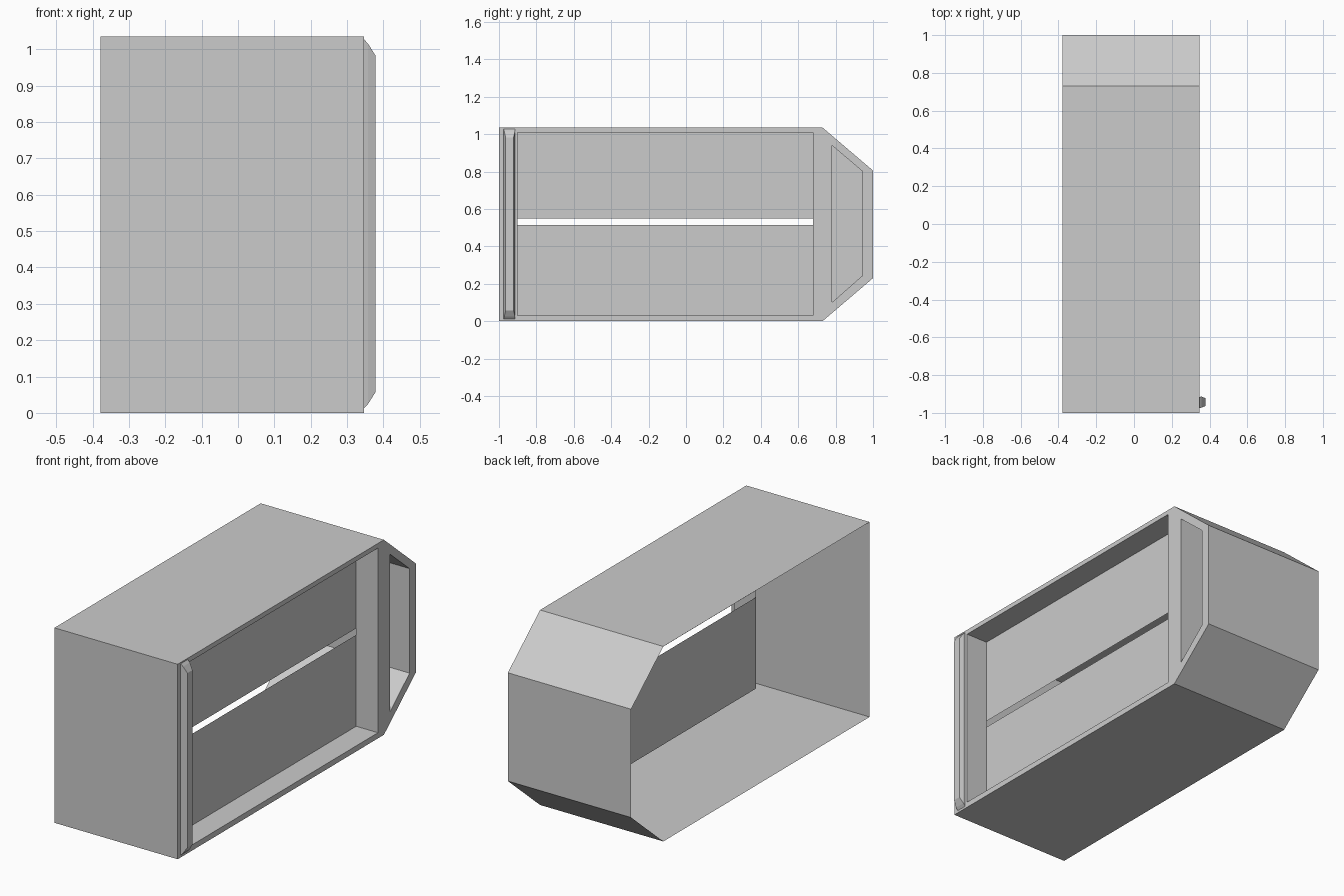
import bpy
import bmesh

old = bpy.data.objects.get("Cube")
if old:
    bpy.data.objects.remove(old, do_unlink=True)

grey = bpy.data.materials.new("plain grey")
grey.use_nodes = True
colour = (0.6, 0.6, 0.6, 1)
grey.diffuse_color = colour
grey.node_tree.nodes["Principled BSDF"].inputs["Base Color"].default_value = colour

OPEN_X, FACE_X = -0.378, 0.346      # open side and framed side
PANEL_X, POCKET_X = 0.218, 0.19     # backs of the two recesses


def rectangle(y0, y1, z0, z1):
    return [(y0, z0), (y1, z0), (y1, z1), (y0, z1)]


outline = [(-1, 0), (0.73, 0), (1, 0.23), (1, 0.805), (0.73, 1.035), (-1, 1.035)]
window = rectangle(-0.9, 0.68, 0.03, 1.01)
pocket = [(0.78, 0.1), (0.945, 0.245), (0.945, 0.8), (0.78, 0.94)]


def loop(bm, points, x):
    return [bm.verts.new((x, y, z)) for y, z in points]


def band(bm, a, b):
    """Walls joining two matching loops."""
    for i in range(len(a)):
        j = (i + 1) % len(a)
        bm.faces.new((a[i], a[j], b[j], b[i]))


def finish(bm, name):
    mesh = bpy.data.meshes.new(name)
    bm.to_mesh(mesh)
    bm.free()
    mesh.materials.append(grey)
    obj = bpy.data.objects.new(name, mesh)
    bpy.context.collection.objects.link(obj)
    return obj


# Outer shell, a thin sleeve with a chamfered back, open on one side
bm = bmesh.new()
band(bm, loop(bm, outline, OPEN_X), loop(bm, outline, FACE_X))
finish(bm, "outer_shell")

# Side frame with two openings
bm = bmesh.new()
edges = []
for points in (outline, window, pocket):
    ring = loop(bm, points, FACE_X)
    edges += [bm.edges.new((ring[i - 1], ring[i])) for i in range(len(ring))]
bmesh.ops.triangle_fill(bm, edges=edges, use_beauty=True, normal=(1, 0, 0))
bmesh.ops.dissolve_limit(bm, angle_limit=0.01, verts=bm.verts[:], edges=bm.edges[:])
for face in bm.faces:
    face.normal_update()
    if face.normal.x < 0:
        face.normal_flip()
finish(bm, "side_frame")

# Window recess with two back panels and a slot between them
bm = bmesh.new()
band(bm, loop(bm, window, FACE_X), loop(bm, window, PANEL_X))
finish(bm, "window_recess_walls")
for name, z0, z1 in (("lower_panel", 0.03, 0.515), ("upper_panel", 0.55, 1.01)):
    bm = bmesh.new()
    bm.faces.new(loop(bm, rectangle(-0.9, 0.68, z0, z1), PANEL_X))
    finish(bm, name)

# Closed pocket at the chamfered end
bm = bmesh.new()
back = loop(bm, pocket, POCKET_X)
band(bm, loop(bm, pocket, FACE_X), back)
bm.faces.new(back)
finish(bm, "end_pocket")

# Tapered handle bar beside the front edge
bm = bmesh.new()
base = loop(bm, rectangle(-0.975, -0.915, 0.012, 1.028), FACE_X)
middle = loop(bm, rectangle(-0.972, -0.914, 0.025, 1.015), 0.358)
top = loop(bm, rectangle(-0.964, -0.922, 0.057, 0.983), 0.378)
band(bm, base, middle)
band(bm, middle, top)
bm.faces.new(top)
bmesh.ops.recalc_face_normals(bm, faces=bm.faces[:])
finish(bm, "handle_bar")
